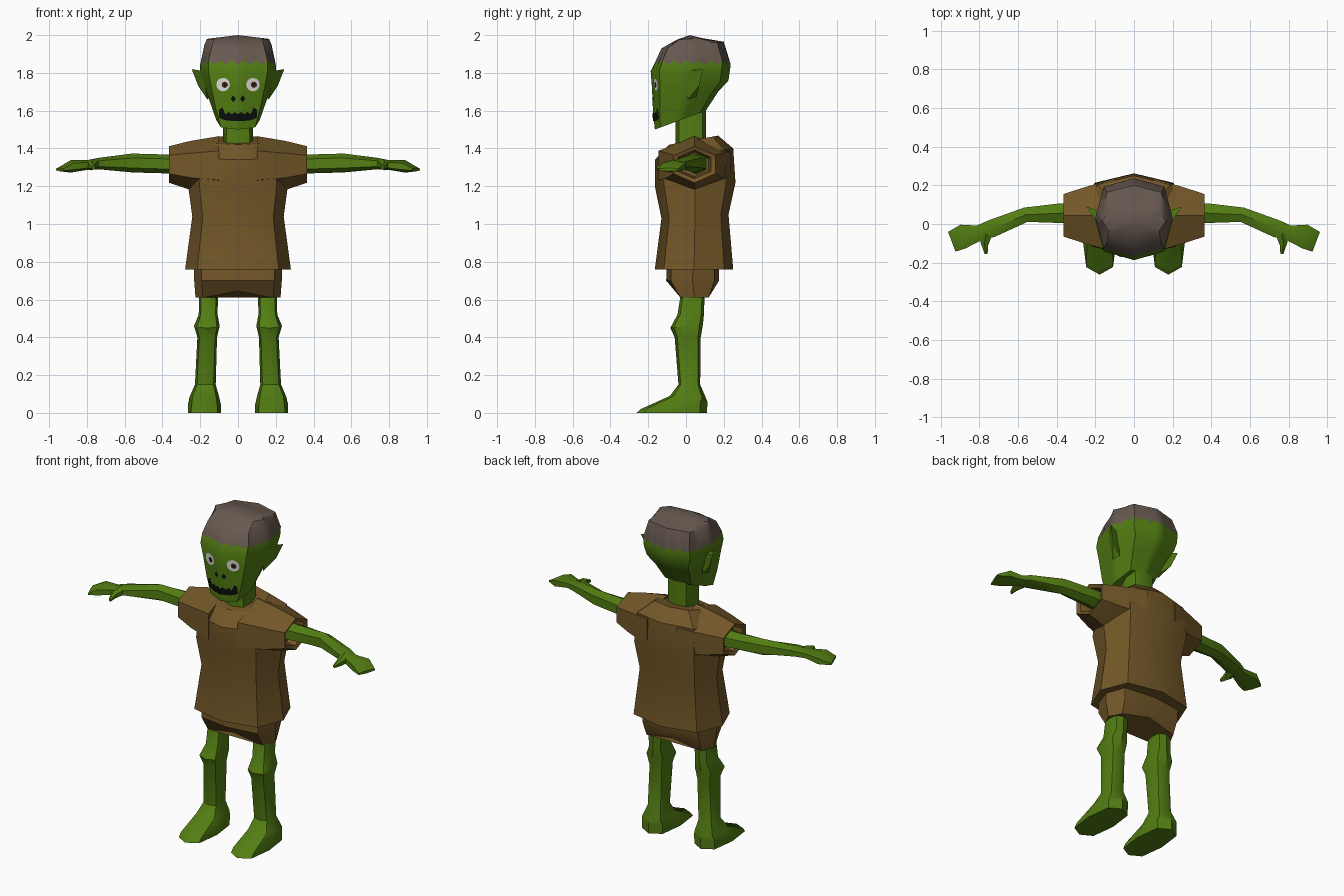
import bpy, bmesh, math
from mathutils import Vector
from mathutils.bvhtree import BVHTree

if "Cube" in bpy.data.objects:
    bpy.data.objects.remove(bpy.data.objects["Cube"])


def material(name, rgb):
    m = bpy.data.materials.new(name)
    m.diffuse_color = (*rgb, 1)
    m.use_nodes = True
    m.node_tree.nodes["Principled BSDF"].inputs["Base Color"].default_value = m.diffuse_color
    return m


GREEN = material("green skin", (.085, .205, .006))
BROWN = material("brown cloth", (.17, .095, .021))
HAIR = material("grey hair", (.135, .10, .08))
WHITE = material("eye white", (.75, .75, .73))
PUPIL = material("pupil brown", (.06, .02, .008))
BLACK = material("black", (.004, .004, .004))


def finish(name, bm, mats, smooth=35):
    bmesh.ops.recalc_face_normals(bm, faces=bm.faces)
    me = bpy.data.meshes.new(name)
    bm.to_mesh(me)
    bm.free()
    for m in mats:
        me.materials.append(m)
    ob = bpy.data.objects.new(name, me)
    bpy.context.collection.objects.link(ob)
    bpy.ops.object.select_all(action='DESELECT')
    ob.select_set(True)
    bpy.context.view_layer.objects.active = ob
    if smooth:
        bpy.ops.object.shade_smooth_by_angle(angle=math.radians(smooth))
    return ob


def spow(a, p):
    return math.copysign(abs(a) ** p, a) if abs(a) > 1e-6 else 0.0


def loft(name, rings, mats, n=8, p=.75, sub=1, side=1, split=99, jag=0, apex=None, edit=None):
    """Skin rings of (centre, u, v); bands from 'split' up take the second material."""
    bm = bmesh.new()
    loops = []
    for k, (c, u, v) in enumerate(rings):
        c, u, v = Vector(c), Vector(u), Vector(v)
        angles = [2 * math.pi * i / n for i in range(n)]
        corners = [c + u * spow(math.sin(a), p) + v * spow(math.cos(a), p) for a in angles]
        loop = []
        for i in range(n * sub):
            q = corners[i // sub].lerp(corners[(i // sub + 1) % n], (i % sub) / sub)
            if k == split:
                q.z += jag if i % 2 else -jag
            loop.append(bm.verts.new((q.x * side, q.y, q.z)))
        loops.append(loop)
    m = n * sub
    for k in range(len(loops) - 1):
        for i in range(m):
            j = (i + 1) % m
            f = bm.faces.new((loops[k][i], loops[k][j], loops[k + 1][j], loops[k + 1][i]))
            f.material_index = int(k >= split)
    bm.faces.new(loops[0])
    if apex:
        t = bm.verts.new(apex)
        for i in range(m):
            f = bm.faces.new((loops[-1][i], loops[-1][(i + 1) % m], t))
            f.material_index = int(split < 99)
    else:
        bm.faces.new(loops[-1])
    if edit:
        edit(bm)
    return finish(name, bm, mats)


def zr(zf, zb, cx, hx, yf, yb):
    """Roughly horizontal ring; front and back heights may differ."""
    return ((cx, (yf + yb) / 2, (zf + zb) / 2), (hx, 0, 0), (0, (yb - yf) / 2, (zb - zf) / 2))


def xr(x, y, z, hy, hz, lean=0):
    """Ring across the arm direction."""
    return ((x, y, z), (lean, hy, 0), (0, 0, hz))


# head with jagged hairline
head = loft("head", [
    zr(1.50, 1.60, 0, .115, -.165, .105), zr(1.60, 1.70, 0, .15, -.175, .17),
    zr(1.72, 1.76, 0, .18, -.18, .225), zr(1.81, 1.81, 0, .20, -.187, .232),
    zr(1.855, 1.855, 0, .20, -.168, .237), zr(1.93, 1.965, 0, .178, -.13, .20),
    zr(1.975, 1.985, 0, .165, -.05, .08)],
    [GREEN, HAIR], p=.7, sub=5, split=4, jag=.011, apex=(0, .02, 2.0))
loft("neck", [zr(1.38, 1.38, 0, .08, -.055, .105), zr(1.64, 1.64, 0, .078, -.055, .105)], [GREEN], p=.7)

# shirt body
loft("shirt", [
    zr(.76, .76, 0, .28, -.165, .25), zr(1.03, 1.05, 0, .242, -.13, .225),
    zr(1.20, 1.22, 0, .265, -.165, .262), zr(1.34, 1.40, 0, .25, -.165, .25),
    zr(1.42, 1.468, 0, .15, -.09, .17)], [BROWN])


# shorts with raised crotch
def raise_crotch(bm):
    for v in bm.verts:
        if abs(v.co.x) < .03 and v.co.z < .63:
            v.co.z += .035


loft("shorts", [
    zr(.80, .80, 0, .235, -.10, .175), zr(.70, .70, 0, .232, -.105, .175),
    zr(.61, .61, 0, .225, -.045, .135)], [BROWN], p=.55, edit=raise_crotch)

for side, word in ((1, "left"), (-1, "right")):
    # sleeve with recessed opening
    loft(word + "_sleeve", [
        xr(.10, .045, 1.31, .22, .155), xr(.25, .045, 1.31, .17, .13),
        xr(.365, .045, 1.315, .127, .097), xr(.355, .045, 1.315, .10, .075),
        xr(.30, .045, 1.315, .085, .065)], [BROWN], n=6, p=1, side=side)
    # arm and hand
    loft(word + "_arm", [
        xr(.28, .055, 1.318, .062, .055), xr(.38, .056, 1.318, .058, .05),
        xr(.56, .048, 1.323, .042, .05, .01), xr(.74, -.025, 1.32, .048, .03, .02),
        xr(.80, -.045, 1.312, .042, .026, .015), xr(.885, -.065, 1.305, .07, .033, .015),
        xr(.943, -.092, 1.288, .058, .009, .022)], [GREEN], n=6, p=.9, side=side)
    # thumb
    loft(word + "_thumb", [
        ((.765, -.05, 1.318), (.035, .01, 0), (0, 0, .028)),
        ((.775, -.105, 1.308), (.022, .01, 0), (0, 0, .024)),
        ((.765, -.155, 1.298), (.009, 0, 0), (0, 0, .01))], [GREEN], n=6, p=1, side=side)
    # leg and foot
    loft(word + "_leg", [
        zr(.68, .68, .155, .05, -.02, .10), zr(.52, .52, .158, .05, -.045, .095),
        zr(.45, .47, .165, .068, -.083, .09), zr(.40, .40, .163, .052, -.06, .078),
        zr(.15, .15, .173, .055, -.04, .075), zr(.09, .08, .178, .078, -.085, .105),
        zr(.02, .06, .178, .088, -.24, .113), zr(0, 0, .178, .088, -.262, .112)],
        [GREEN], p=.68, side=side)
    # pointed ear
    bm = bmesh.new()
    for x, y, z in ((.185, -.005, 1.81), (.245, .09, 1.82), (.163, .01, 1.66),
                    (.21, .07, 1.73), (.16, .06, 1.80), (.15, .055, 1.67)):
        bm.verts.new((x * side, y, z))
    bmesh.ops.convex_hull(bm, input=bm.verts)
    finish(word + "_ear", bm, [GREEN])

# face details projected on to the head as thin sheets
hb = bmesh.new()
hb.from_mesh(head.data)
tree = BVHTree.FromBMesh(hb)


def on_face(x, z, gap):
    hit = tree.ray_cast(Vector((x, -1, z)), Vector((0, 1, 0)))[0]
    return (x, (hit.y if hit else -.12) - gap, z)


def sheet(name, faces, mat, gap):
    bm = bmesh.new()
    for f in faces:
        bm.faces.new([bm.verts.new(on_face(x, z, gap)) for x, z in f])
    bmesh.ops.remove_doubles(bm, verts=bm.verts, dist=1e-5)
    ob = finish(name, bm, [mat], 0)
    for poly in ob.data.polygons:
        if poly.normal.y > 0:
            poly.flip()


def disc(name, cx, cz, rx, rz, n, mat, gap):
    pts = [(cx + rx * math.cos(2 * math.pi * i / n), cz + rz * math.sin(2 * math.pi * i / n))
           for i in range(n)]
    sheet(name, [((cx, cz), pts[i], pts[(i + 1) % n]) for i in range(n)], mat, gap)


for side, word, px in ((1, "left", .084), (-1, "right", -.07)):
    disc(word + "_eye", .079 * side, 1.738, .036, .036, 12, WHITE, .004)
    disc(word + "_pupil", px, 1.737, .017, .017, 8, PUPIL, .007)
    disc(word + "_pupil_centre", px, 1.737, .007, .007, 6, BLACK, .009)
    disc(word + "_nostril", .025 * side, 1.663, .014, .018, 4, BLACK, .005)

# jagged mouth
cols = []
for i in range(13):
    t = i / 6 - 1
    top = 1.587 + (.024 if abs(t) > .8 else 0) + (.006 if i % 2 else -.006)
    cols.append((t * .1, top, 1.546 + .018 * t ** 4))
sheet("mouth", [((a[0], a[2]), (b[0], b[2]), (b[0], b[1]), (a[0], a[1]))
                for a, b in zip(cols, cols[1:])], BLACK, .005)
hb.free()
